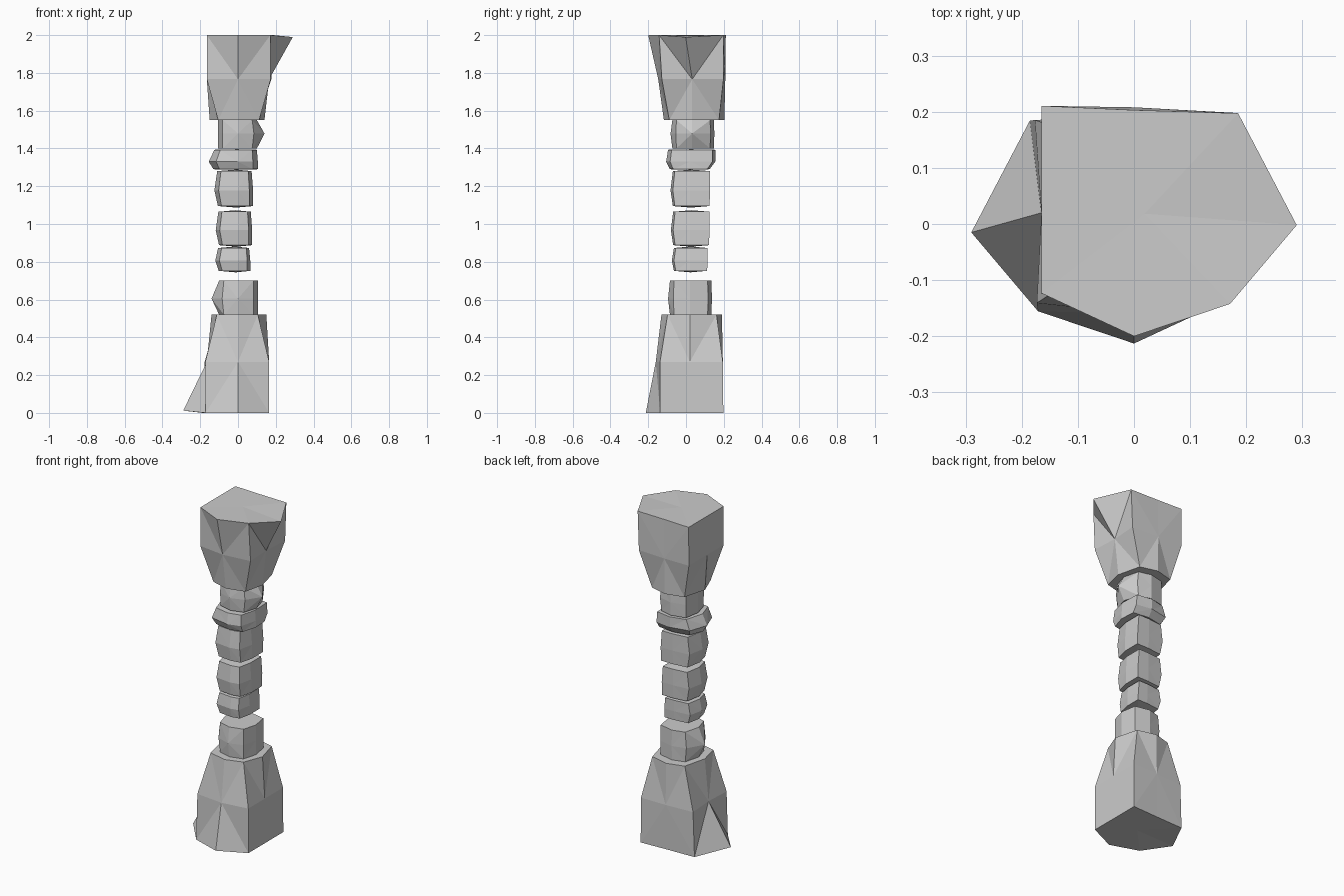
import bpy, bmesh
from mathutils import Matrix, Vector

if "Cube" in bpy.data.objects:
    bpy.data.objects.remove(bpy.data.objects["Cube"])


def ring(xl, xr, yf, yb, corners, z, mid=(0.0, 0.02)):
    """Eight points: side middles at the limits, corners as fractions of them.
    Order: front, front-right, right, back-right, back, back-left, left, front-left."""
    (a, b), (c, d), (e, f), (g, h) = corners
    mx, my = mid
    return [(mx, yf, z), (xr * a, yf * b, z), (xr, my, z), (xr * c, yb * d, z),
            (mx, yb, z), (xl * e, yb * f, z), (xl, my, z), (xl * g, yf * h, z)]


def rock(name, rings, dome=0.0, matrix=Matrix()):
    """Low-poly stone from three rings, faces fanned around each side's centre."""
    bm = bmesh.new()
    rows = [[bm.verts.new(matrix @ Vector(p)) for p in r] for r in rings]
    for lo, hi, mid_is_hi in ((rows[0], rows[1], True), (rows[1], rows[2], False)):
        for k in range(8):
            j = (k + 1) % 8
            a, b, c, d = lo[k], lo[j], hi[j], hi[k]
            # the diagonal starts at the middle ring's side-middle vertex
            if (k % 2 == 0) == mid_is_hi:
                tris = ((a, b, d), (b, c, d))
            else:
                tris = ((a, b, c), (a, c, d))
            for t in tris:
                bm.faces.new(t)
    for r, s in ((rows[0], -1), (rows[2], 1)):
        c = sum((v.co for v in r), Vector()) / 8
        c.z += s * dome
        cv = bm.verts.new(c)
        for k in range(8):
            bm.faces.new((r[k], r[(k + 1) % 8], cv))
    bmesh.ops.recalc_face_normals(bm, faces=bm.faces)
    me = bpy.data.meshes.new(name)
    bm.to_mesh(me)
    bm.free()
    ob = bpy.data.objects.new(name, me)
    bpy.context.collection.objects.link(ob)
    return ob


def flipped(height, old_height, top, dy):
    """Half turn about y, squashed to a new height and hung from top."""
    return Matrix.Translation((0, dy, top)) @ Matrix.Diagonal(
        (-1, 1, -height / old_height, 1))


# Large foot and the same stone hanging upside down as the cap
foot_z0 = ring(-0.29, 0.165, -0.213, 0.19,
               ((1, .64), (1, 1.04), (.64, .97), (.59, .73)), 0, (0, -0.01))
foot_z0[6] = (-0.29, -0.015, 0.012)
foot = [foot_z0,
        ring(-0.165, 0.165, -0.16, 0.195,
             ((1, .86), (1, 1), (1.07, .95), (1.05, .88)), 0.27),
        ring(-0.14, 0.15, -0.13, 0.19,
             ((.7, .75), (.75, .85), (.75, .85), (.8, .78)), 0.52)]
rock("foot", foot)
rock("cap", foot, 0, flipped(0.45, 0.52, 2.0, 0.013))

# Octagonal collar stones next to the foot and the cap
oct_c = ((.78, .75), (.85, .85), (.75, .85), (.75, .75))
collar = [ring(-0.10, 0.105, -0.085, 0.135, oct_c, 0),
          ring(-0.14, 0.105, -0.095, 0.137,
               ((.78, .7), (.85, .85), (.6, .85), (.6, .7)), 0.085),
          ring(-0.10, 0.105, -0.085, 0.135, oct_c, 0.18)]
rock("lower_collar", collar, 0, Matrix.Translation((0, 0, 0.52)))
rock("upper_collar", collar, 0, flipped(0.15, 0.18, 1.55, 0.013))

# Flat stone below the upper collar
flat_c = ((.75, .8), (.95, .9), (.75, .85), (.75, .8))
rock("flat_stone", [ring(-0.13, 0.105, -0.085, 0.125, flat_c, 1.29),
                    ring(-0.155, 0.105, -0.105, 0.155, flat_c, 1.33),
                    ring(-0.125, 0.10, -0.095, 0.155, flat_c, 1.393)], 0.003)

# Squarish shaft stones
sq = ((.75, .85), (1, 1), (.85, .92), (.82, .85))
for i, (z0, z1, xl, xr, yf, yb) in enumerate((
        (0.752, 0.873, -0.12, 0.065, -0.075, 0.115),
        (0.888, 1.065, -0.118, 0.075, -0.08, 0.125),
        (1.095, 1.28, -0.125, 0.08, -0.082, 0.128))):
    rock(f"shaft_stone_{i + 1}", [
        ring(xl * .85, xr, yf * .85, yb * .97, sq, z0),
        ring(xl, xr, yf, yb, sq, z0 + (z1 - z0) * .45),
        ring(xl * .88, xr * .9, yf * .85, yb, sq, z1)], 0.008)
